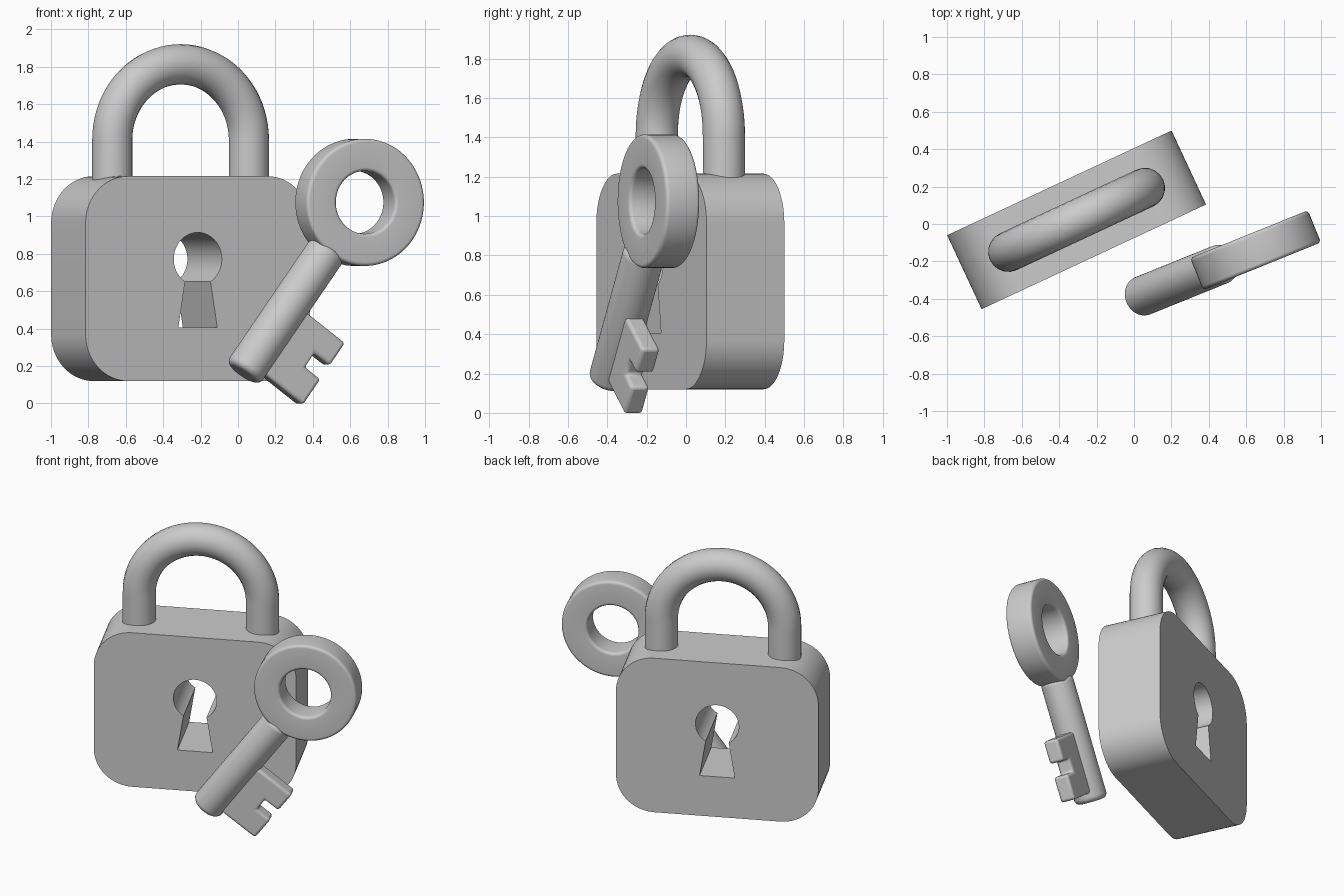
import bpy
import bmesh
from math import radians, sin, cos, pi
from mathutils import Matrix, Vector

if "Cube" in bpy.data.objects:
    bpy.data.objects.remove(bpy.data.objects["Cube"], do_unlink=True)

GREY = (0.6, 0.6, 0.6, 1)
metal = bpy.data.materials.new("plain_grey")
metal.use_nodes = True
metal.diffuse_color = GREY
metal.node_tree.nodes["Principled BSDF"].inputs["Base Color"].default_value = GREY


def rounded(points, radius, steps=6):
    """Closed outline with every corner replaced by a tangent arc."""
    pts = [Vector(p) for p in points]
    out = []
    for i, p in enumerate(pts):
        d1 = (pts[i - 1] - p).normalized()
        d2 = (pts[(i + 1) % len(pts)] - p).normalized()
        half = d1.angle(d2) / 2
        centre = p + (d1 + d2).normalized() * radius / sin(half)
        reach = radius * cos(half) / sin(half)
        a = (p + d1 * reach - centre).normalized()
        b = (p + d2 * reach - centre).normalized()
        out += [centre + a.slerp(b, k / steps) * radius
                for k in range(steps + 1)]
    return out


def rectangle(x0, y0, x1, y1):
    return [(x0, y0), (x1, y0), (x1, y1), (x0, y1)]


def finish(obj, matrix, angle=35):
    obj.matrix_world = matrix
    bpy.ops.object.select_all(action="DESELECT")
    obj.select_set(True)
    bpy.context.view_layer.objects.active = obj
    if obj.type == "CURVE":
        bpy.ops.object.convert(target="MESH")
        obj = bpy.context.object
    bm = bmesh.new()
    bm.from_mesh(obj.data)
    bmesh.ops.remove_doubles(bm, verts=bm.verts, dist=0.0001)
    bmesh.ops.recalc_face_normals(bm, faces=bm.faces)
    bm.to_mesh(obj.data)
    bm.free()
    obj.data.materials.clear()
    obj.data.materials.append(metal)
    bpy.ops.object.shade_smooth_by_angle(angle=radians(angle))
    return obj


def add(name, data):
    obj = bpy.data.objects.new(name, data)
    bpy.context.collection.objects.link(obj)
    return obj


def curve(name, outlines, closed=True):
    data = bpy.data.curves.new(name, "CURVE")
    data.dimensions = "2D" if closed else "3D"
    for points in outlines:
        spline = data.splines.new("POLY")
        spline.points.add(len(points) - 1)
        for sp, p in zip(spline.points, points):
            sp.co = (p[0], p[1], 0, 1)
        spline.use_cyclic_u = closed
    return data


def lathe(name, profile, axis, matrix, steps=64):
    """Spin a closed (along, radius) profile around an axis."""
    axis = Vector(axis)
    side = axis.orthogonal().normalized()
    bm = bmesh.new()
    verts = [bm.verts.new(axis * a + side * r) for a, r in profile]
    edges = [bm.edges.new((verts[i - 1], verts[i])) for i in range(len(verts))
             if profile[i - 1][1] or profile[i][1]]
    bmesh.ops.spin(bm, geom=verts + edges, cent=(0, 0, 0), axis=axis,
                   angle=2 * pi, steps=steps)
    mesh = bpy.data.meshes.new(name)
    bm.to_mesh(mesh)
    bm.free()
    return finish(add(name, mesh), matrix)


UPRIGHT = Matrix.Rotation(pi / 2, 4, "X")

# Padlock frame: local x across, local y up, local z out of the front
lock = (Matrix.Translation((-0.307, 0.022, 0.667))
        @ Matrix.Rotation(radians(25), 4, "Z") @ UPRIGHT)

# Lock body with a keyhole right through it
outline = rounded(rectangle(-0.662, -0.547, 0.662, 0.548), 0.25, 16)
keyhole = [(-0.115, -0.262), (0.115, -0.262)]
for k in range(41):
    t = radians(-58 + 296 * k / 40)
    keyhole.append((0.142 * cos(t), 0.105 + 0.142 * sin(t)))
body = curve("lock_body", [outline, keyhole])
body.fill_mode = "BOTH"
body.extrude = 0.218
finish(add("lock_body", body), lock)

# Shackle: a round bar along an arch
arch = [(0.403, 0.4)]
arch += [(0.403 * cos(pi * k / 40), 0.743 + 0.403 * sin(pi * k / 40))
         for k in range(41)]
arch.append((-0.403, 0.4))
shackle = curve("shackle", [arch], closed=False)
shackle.bevel_depth = 0.108
shackle.bevel_resolution = 8
shackle.use_fill_caps = True
finish(add("shackle", shackle), lock)

# Key frame: origin in the ring, local x down the shaft, local y to the teeth
key = (Matrix.Translation((0.65, -0.14, 1.075))
       @ Matrix.Rotation(radians(22), 4, "Z") @ UPRIGHT
       @ Matrix.Rotation(radians(233.7), 4, "Z"))

# Key ring
lathe("key_ring", rounded(rectangle(-0.0925, 0.168, 0.0925, 0.34), 0.02),
      (0, 0, 1), key)

# Key shaft with softened ends
half_section = rounded(rectangle(0.31, -0.107, 1.135, 0.107), 0.035)
shaft = [p for p in half_section if p.y > 0]
lathe("key_shaft", [(1.135, 0)] + shaft + [(0.31, 0)], (1, 0, 0), key, 48)

# Key teeth: one plate with a notch
teeth = [(0.665, 0), (0.665, 0.365), (0.815, 0.365), (0.815, 0.255),
         (0.905, 0.255), (0.905, 0.365), (1.075, 0.365), (1.075, 0)]
bm = bmesh.new()
face = bm.faces.new([bm.verts.new((x, y, -0.05)) for x, y in teeth])
top = bmesh.ops.extrude_face_region(bm, geom=[face])["geom"]
bmesh.ops.translate(bm, vec=(0, 0, 0.1),
                    verts=[g for g in top if isinstance(g, bmesh.types.BMVert)])
mesh = bpy.data.meshes.new("key_teeth")
bm.to_mesh(mesh)
bm.free()
plate = finish(add("key_teeth", mesh), key, 60)
bevel = plate.modifiers.new("soft_edges", "BEVEL")
bevel.width = 0.018
bevel.segments = 4
bpy.ops.object.modifier_apply(modifier=bevel.name)
bpy.ops.object.shade_smooth_by_angle(angle=radians(35))
